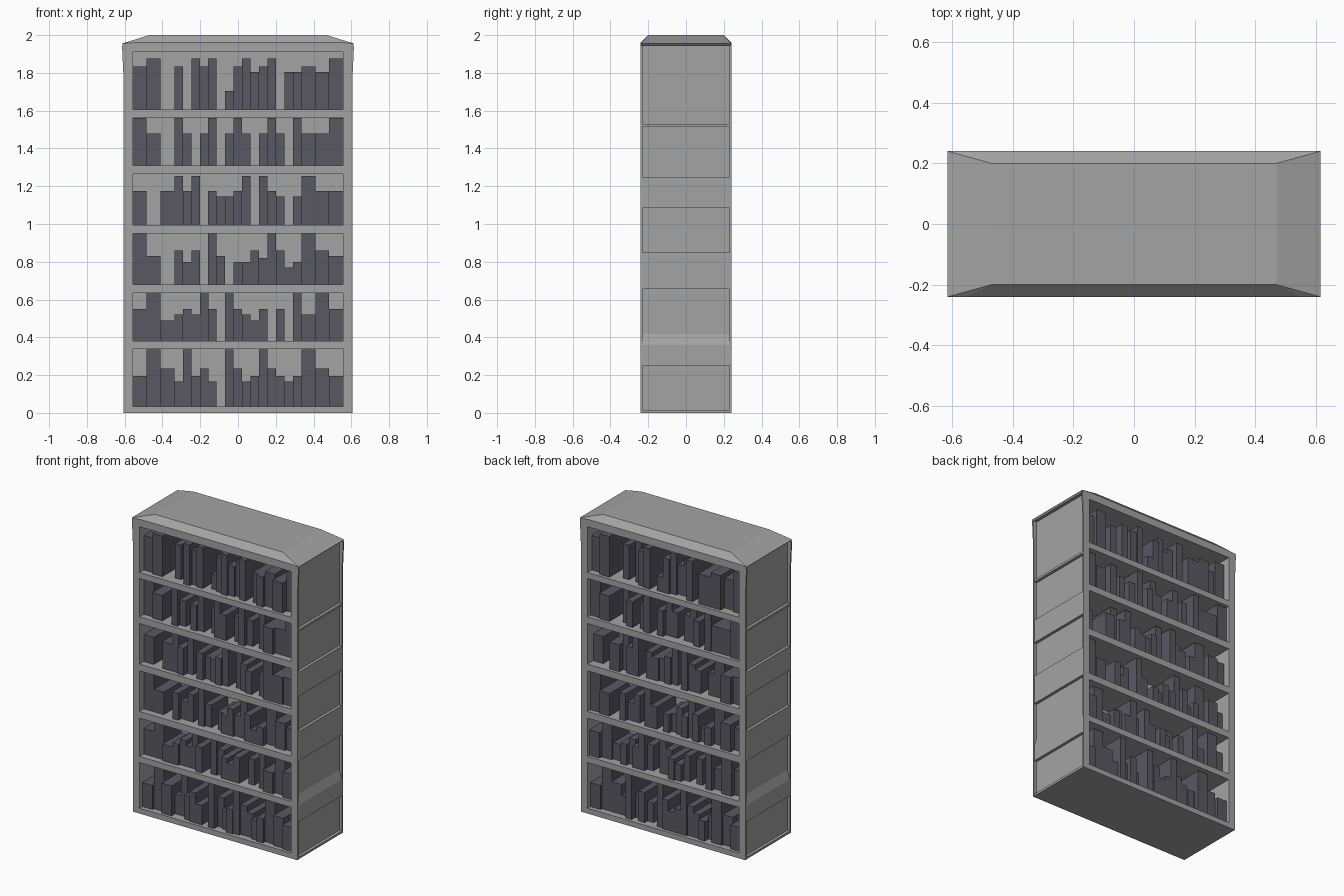
import bpy, bmesh, random

if "Cube" in bpy.data.objects:
    bpy.data.objects.remove(bpy.data.objects["Cube"])

random.seed(4)


def material(name, r, g, b):
    m = bpy.data.materials.new(name)
    m.diffuse_color = (r, g, b, 1)
    m.use_nodes = True
    m.node_tree.nodes["Principled BSDF"].inputs["Base Color"].default_value = m.diffuse_color
    return m


shell = material("grey_shell", 0.37, 0.37, 0.37)
cover = material("book_cover", 0.1, 0.098, 0.125)


def finish(name, bm, mat=shell):
    bmesh.ops.recalc_face_normals(bm, faces=bm.faces)
    me = bpy.data.meshes.new(name)
    bm.to_mesh(me)
    bm.free()
    ob = bpy.data.objects.new(name, me)
    bpy.context.collection.objects.link(ob)
    me.materials.append(mat)
    return ob


def hull(bm, points):
    verts = [bm.verts.new(p) for p in points]
    res = bmesh.ops.convex_hull(bm, input=verts)
    bmesh.ops.delete(bm, geom=[g for g in res["geom_unused"] + res["geom_interior"]
                               if isinstance(g, bmesh.types.BMVert)], context='VERTS')


def box(bm, x0, x1, y0, y1, z0, z1):
    v = [bm.verts.new((x, y, z)) for z in (z0, z1)
         for x, y in ((x0, y0), (x1, y0), (x1, y1), (x0, y1))]
    for f in ((3, 2, 1, 0), (4, 5, 6, 7), (0, 1, 5, 4), (1, 2, 6, 5), (2, 3, 7, 6), (3, 0, 4, 7)):
        bm.faces.new([v[i] for i in f])


def prism(bm, profile, y0, y1):
    # x-z profile swept along y
    a = [bm.verts.new((x, y0, z)) for x, z in profile]
    b = [bm.verts.new((x, y1, z)) for x, z in profile]
    n = len(a)
    bm.faces.new(a)
    bm.faces.new(b[::-1])
    for i in range(n):
        bm.faces.new((a[i], a[(i + 1) % n], b[(i + 1) % n], b[i]))


def mirror_x(bm):
    geom = bmesh.ops.duplicate(bm, geom=bm.verts[:] + bm.edges[:] + bm.faces[:])["geom"]
    for v in geom:
        if isinstance(v, bmesh.types.BMVert):
            v.co.x = -v.co.x


IN, OUT, REC, D, P = 0.557, 0.605, 0.585, 0.24, 0.23

# shelf openings, bottom and top heights
rows = [(0.035, 0.34), (0.38, 0.635), (0.68, 0.95), (0.995, 1.265), (1.31, 1.565), (1.605, 1.91)]

# horizontal boards
bm = bmesh.new()
edges = [0.0] + [z for r in rows for z in r] + [1.945]
for z0, z1 in zip(edges[::2], edges[1::2]):
    box(bm, -IN, IN, -D, D, z0, z1)
finish("shelves", bm)

# divider between the two sides
bm = bmesh.new()
box(bm, -IN, IN, -0.01, 0.01, 0.02, 1.93)
finish("centre_panel", bm)

# recessed side panels
bm = bmesh.new()
box(bm, IN, REC, -P, P, 0.0, 1.945)
mirror_x(bm)
finish("side_panels", bm)

# corner posts, flared under the cap
bm = bmesh.new()
post = [(IN, 0), (OUT, 0), (OUT, 1.75), (0.614, 1.945), (IN, 1.945)]
prism(bm, post, -D, -P)
prism(bm, post, P, D)
mirror_x(bm)
finish("corner_posts", bm)

# raised bands on the sides, one with a sloping top
bm = bmesh.new()
for z0, z1 in ((0.0, 0.015), (0.25, 0.265), (0.655, 0.85), (1.085, 1.245), (1.515, 1.53)):
    box(bm, REC - 0.004, OUT - 0.001, -P, P, z0, z1)
prism(bm, [(REC - 0.004, 0.265), (0.604, 0.265), (0.604, 0.36), (REC - 0.004, 0.43)], -P, P)
mirror_x(bm)
finish("side_bands", bm)

# top cap with sloping ends
bm = bmesh.new()
hull(bm, [(sx * x, sy * y, z) for sx in (-1, 1) for sy in (-1, 1)
          for x, y, z in ((0.47, 0.2, 2.0), (0.615, D, 1.955), (0.605, D, 1.945), (0.55, D, 1.96))])
finish("top_cap", bm)

# books: heights in hundredths per row, 0 is a gap
books = [
    [16, 30, 20, 13, 30, 16, 20, 13, 0, 30, 20, 13, 16, 30, 20, 16, 13, 16, 30, 20, 16],
    [17, 26, 11, 14, 17, 14, 26, 17, 0, 26, 17, 14, 11, 17, 0, 17, 0, 26, 14, 26, 17],
    [27, 15, 0, 18, 12, 18, 0, 27, 15, 0, 12, 12, 18, 14, 27, 18, 9, 12, 27, 18, 15],
    [18, 0, 18, 26, 18, 26, 0, 18, 15, 15, 18, 26, 0, 26, 18, 15, 0, 15, 26, 18, 18],
    [25, 17, 0, 25, 17, 0, 17, 25, 0, 17, 25, 17, 0, 17, 25, 17, 0, 25, 17, 17, 25],
    [23, 27, 0, 23, 0, 27, 23, 27, 0, 10, 23, 27, 20, 23, 27, 0, 20, 20, 23, 20, 27],
]
for side, s in (("front", 1), ("back", -1)):
    bm = bmesh.new()
    for (z0, z1), heights in zip(rows, books):
        x = -IN
        for i, h in enumerate(heights):
            w = 0.0733 if i < 3 or i > 17 else 0.0449
            if h:
                recess = random.choice((0.02, 0.03, 0.045, 0.06))
                ys = sorted((-s * (D - recess), -s * 0.005))
                xs = sorted((s * x, s * (x + w)))
                box(bm, *xs, *ys, z0 - 0.002, min(z0 + h / 100, z1 - 0.001))
            x += w
    finish(side + "_books", bm, cover)
